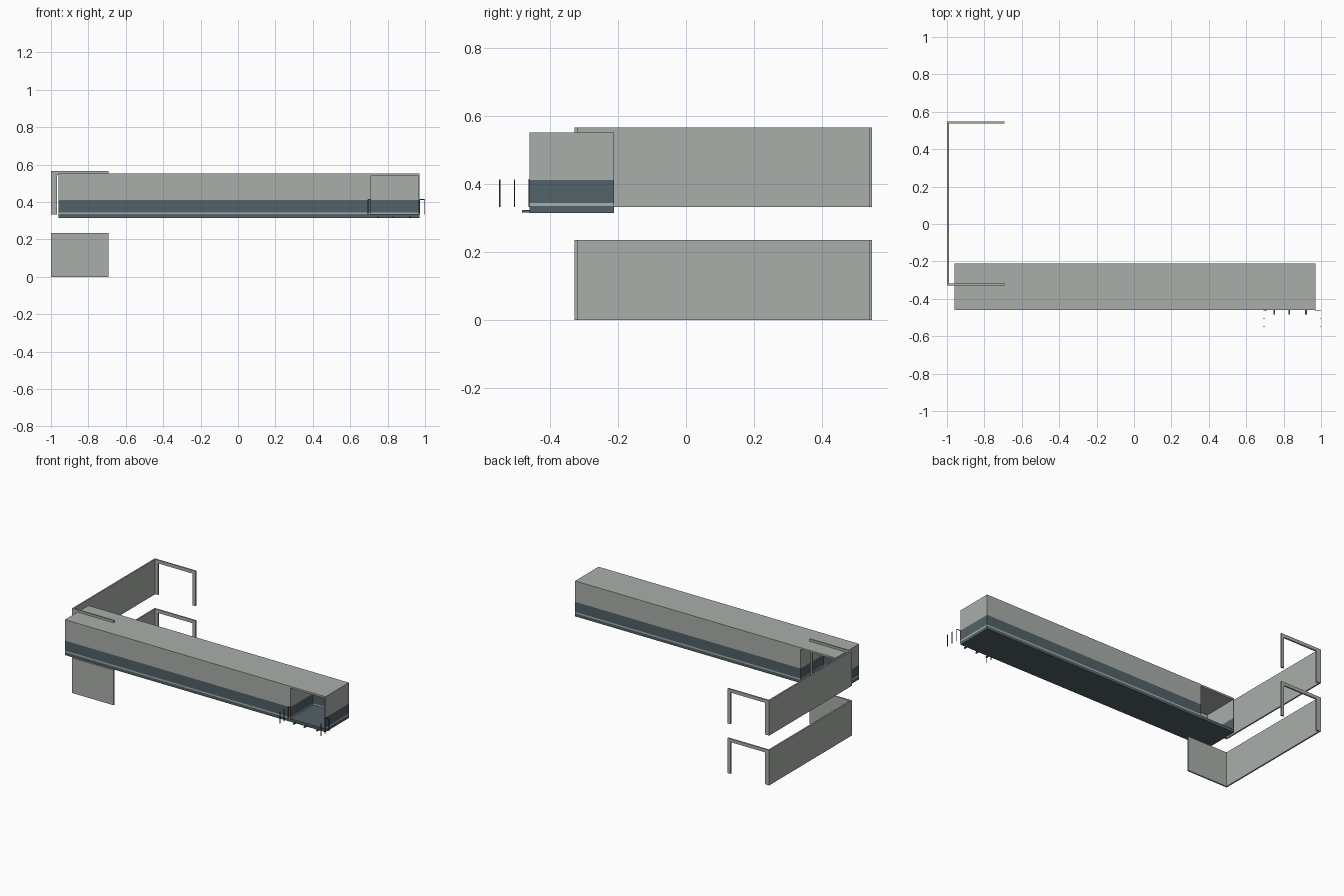
import bpy

if "Cube" in bpy.data.objects:
    bpy.data.objects.remove(bpy.data.objects["Cube"])


def material(name, rgb):
    m = bpy.data.materials.new(name)
    m.diffuse_color = (*rgb, 1)
    m.use_nodes = True
    m.node_tree.nodes["Principled BSDF"].inputs["Base Color"].default_value = m.diffuse_color
    return m


GREY = material("pale grey wall", (0.40, 0.43, 0.40))
SLATE = material("slate blue band", (0.085, 0.122, 0.138))
RUST = material("rust brown rail", (0.09, 0.035, 0.02))


def block(name, x, y, z, mat):
    """Axis-aligned block from its (low, high) limits."""
    dims = [b - a for a, b in (x, y, z)]
    centre = [(a + b) / 2 for a, b in (x, y, z)]
    bpy.ops.mesh.primitive_cube_add(size=1, location=centre)
    ob = bpy.context.object
    ob.name = name
    ob.scale = dims
    bpy.ops.object.transform_apply(location=False, rotation=False, scale=True)
    ob.data.materials.append(mat)
    return ob


X0, X1, Y0, Y1 = -0.96, 0.97, -0.46, -0.212
BASE, LINE, BAND, CEIL, ROOF = 0.335, 0.345, 0.412, 0.54, 0.552
T = 0.006


def banded_wall(name, x, y):
    """Wall in three layers: pale line, slate band, grey upper panel."""
    block(name + "_line", x, y, (BASE, LINE), GREY)
    block(name + "_band", x, y, (LINE, BAND), SLATE)
    block(name + "_upper", x, y, (BAND, CEIL), GREY)


# Long hollow body: floor, roof, side walls with an open bay at each end
block("floor", (X0, X1), (Y0, Y1), (0.315, BASE), SLATE)
block("roof", (X0, X1), (Y0, Y1), (CEIL, ROOF), GREY)
banded_wall("front_wall", (X0, 0.71), (Y0, Y0 + T))
banded_wall("front_jamb", (X1 - T, X1), (Y0, Y0 + T))
banded_wall("back_wall", (-0.70, X1), (Y1 - T, Y1))
banded_wall("back_jamb", (X0, X0 + T), (Y1 - T, Y1))
banded_wall("left_end", (X0, X0 + T), (Y0 + T, Y1 - T))
banded_wall("right_end", (X1 - T, X1), (Y0 + T, Y1 - T))

# Partitions closing the bays off from the long room
banded_wall("right_partition", (0.71 - T, 0.71), (Y0 + T, Y1 - T))
banded_wall("left_partition", (-0.70, -0.70 + T), (Y0 + T, Y1 - T))


def portal(name, y, z0, z1):
    """Two posts and a lintel."""
    block(name + "_inner_post", (-0.99, -0.968), y, (z0, z1 - 0.022), GREY)
    block(name + "_outer_post", (-0.712, -0.692), y, (z0, z1 - 0.022), GREY)
    block(name + "_lintel", (-0.99, -0.692), y, (z1 - 0.022, z1), GREY)


# Two stacked C-shaped screens at the left
FRONT, BACK = (-0.328, -0.318), (0.538, 0.548)
for level, z0, z1 in (("lower", 0.0, 0.235), ("upper", 0.333, 0.567)):
    block(level + "_side_screen", (-1.0, -0.99), (-0.328, 0.548), (z0, z1), GREY)
    portal(level + "_back_portal", BACK, z0, z1)
block("lower_front_screen", (-0.99, -0.692), FRONT, (0.0, 0.235), GREY)
portal("upper_front_portal", FRONT, 0.333, 0.567)

# Short brackets under the front opening
for x in (0.75, 0.83, 0.92):
    block("bracket", (x - 0.005, x + 0.005), (-0.483, Y0), (0.316, 0.323), SLATE)

# Thin railing posts either side of the front opening
R = 0.0018
for side, xa, xb in (("left", 0.695, 0.71), ("right", 0.998, 0.97)):
    for y in (-0.548, -0.505, -0.462):
        block(side + "_rail_post", (xa - R, xa + R), (y - R, y + R), (0.332, 0.413), RUST)
    block(side + "_wall_post", (xb - R, xb + R), (-0.462 - R, -0.462 + R), (0.332, 0.413), RUST)
    block(side + "_top_rail", (min(xa, xb), max(xa, xb)), (-0.462 - R, -0.462 + R),
          (0.411, 0.415), RUST)
